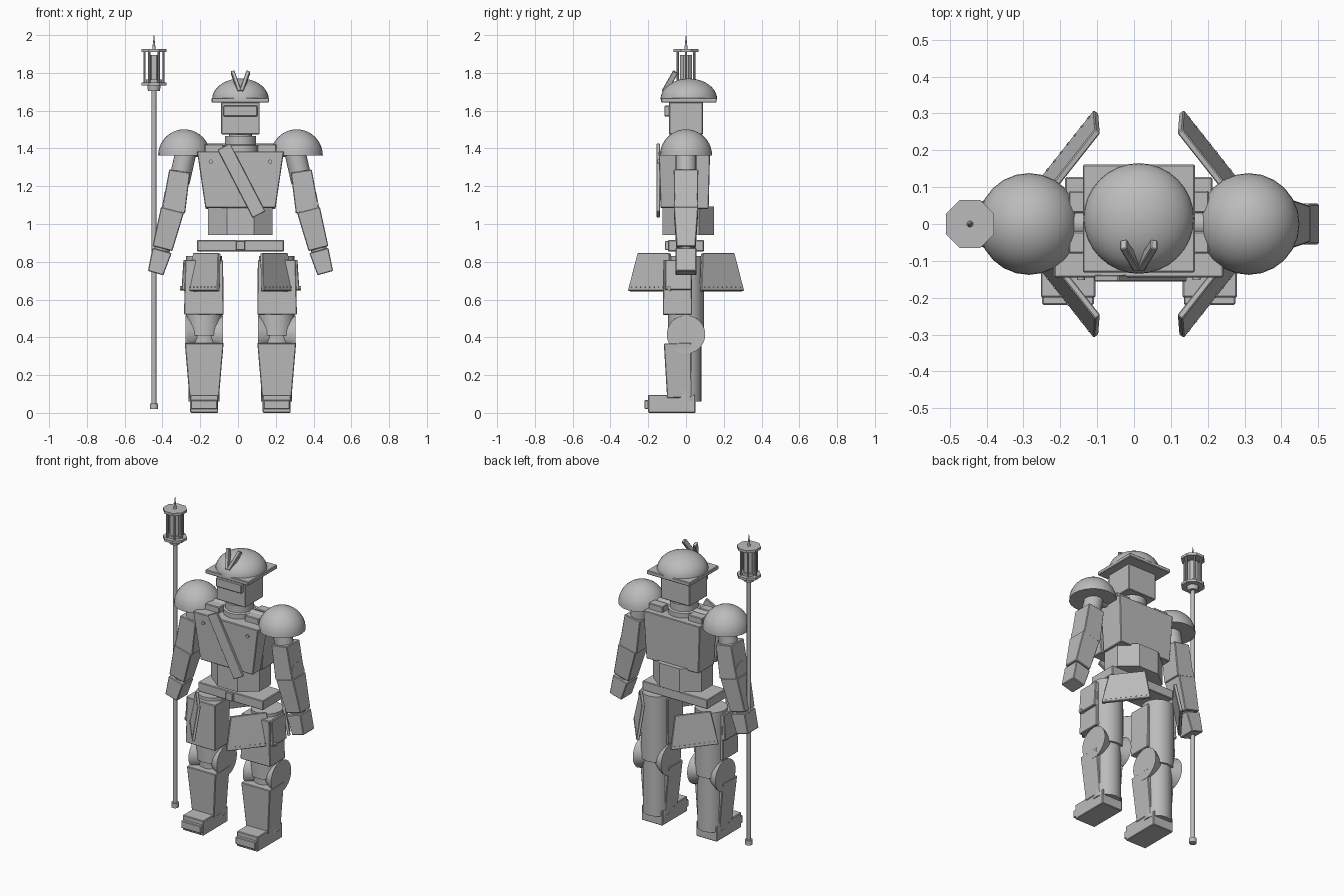
import bpy, bmesh, math
from mathutils import Vector, Matrix

if "Cube" in bpy.data.objects:
    bpy.data.objects.remove(bpy.data.objects["Cube"])

CX = 0.013  # body centre line
grey = bpy.data.materials.new("plain_grey")
grey.diffuse_color = (0.5, 0.5, 0.5, 1)
grey.use_nodes = True
grey.node_tree.nodes["Principled BSDF"].inputs["Base Color"].default_value = grey.diffuse_color


def finish(name, bm, smooth=False, bevel=0.0):
    bmesh.ops.recalc_face_normals(bm, faces=bm.faces[:])
    if bevel:
        bmesh.ops.bevel(bm, geom=bm.edges[:], offset=bevel, segments=1, affect='EDGES')
    if smooth:
        for f in bm.faces:
            f.smooth = True
        for e in bm.edges:
            if len(e.link_faces) == 2 and e.calc_face_angle() > math.radians(40):
                e.smooth = False
    me = bpy.data.meshes.new(name)
    bm.to_mesh(me)
    bm.free()
    me.materials.append(grey)
    ob = bpy.data.objects.new(name, me)
    bpy.context.collection.objects.link(ob)
    return ob


def block(name, a, b, sa, sb=None, u=(1, 0, 0), bevel=0.004):
    """Tapered box from a to b; sa, sb are end sizes along u and across it."""
    a, b, u = Vector(a), Vector(b), Vector(u)
    w = (b - a).normalized()
    v = w.cross(u).normalized()
    u = v.cross(w)
    bm = bmesh.new()
    rings = []
    for p, (su, sv) in ((a, sa), (b, sb or sa)):
        rings.append([bm.verts.new(p + u * su * i / 2 + v * sv * j / 2)
                      for i, j in ((-1, -1), (1, -1), (1, 1), (-1, 1))])
    lo, hi = rings
    bm.faces.new(lo)
    bm.faces.new(hi)
    for i in range(4):
        k = (i + 1) % 4
        bm.faces.new((lo[i], lo[k], hi[k], hi[i]))
    return finish(name, bm, bevel=bevel)


def lathe(name, origin, profile, axis=(0, 0, 1), n=24, scale=(1, 1), smooth=True, turn=0.0):
    """Revolve (radius, height) points round an axis through origin."""
    q = Vector((0, 0, 1)).rotation_difference(Vector(axis)).to_matrix()
    o = Vector(origin)
    bm = bmesh.new()
    rings = []
    for r, h in profile:
        ring = []
        for i in range(n):
            t = 2 * math.pi * i / n + turn
            ring.append(bm.verts.new(o + q @ Vector((r * math.cos(t) * scale[0],
                                                     r * math.sin(t) * scale[1], h))))
        rings.append(ring)
    for lo, hi in zip(rings, rings[1:]):
        for i in range(n):
            k = (i + 1) % n
            bm.faces.new((lo[i], lo[k], hi[k], hi[i]))
    bm.faces.new(rings[0])
    bm.faces.new(rings[-1])
    return finish(name, bm, smooth)


def rod(name, a, b, r0, r1=None, n=16):
    d = Vector(b) - Vector(a)
    return lathe(name, a, [(r0, 0), (r0 if r1 is None else r1, d.length)], d.normalized(), n)


def dome(name, c, r, h, n=24):
    prof = [(r * math.cos(t), h * math.sin(t)) for t in
            [math.pi / 2 * i / 10 * 0.99 for i in range(11)]]
    return lathe(name, c, prof, n=n)


# ---- head and helmet ----
HY = 0.015
dome("helmet_dome", (CX, HY, 1.66), 0.15, 0.11, 32)
block("helmet_brim", (CX, HY, 1.643), (CX, HY, 1.668), (0.304, 0.294))
block("head", (CX, 0, 1.475), (CX, 0, 1.645), (0.204, 0.18))
block("visor", (CX, -0.1, 1.57), (CX, -0.1, 1.627), (0.18, 0.03))
lathe("neck", (CX, 0, 1.37), [(0.095, 0), (0.095, 0.045), (0.083, 0.05),
                              (0.083, 0.095), (0.06, 0.097), (0.06, 0.115)])
for s in (-1, 1):
    block("crest_blade", (CX + s * 0.005, -0.115, 1.7), (CX + s * 0.042, -0.055, 1.805),
          (0.02, 0.03), bevel=0.003)

# ---- torso ----
block("chest_front", (CX, -0.095, 1.085), (CX, -0.095, 1.385), (0.372, 0.08), (0.46, 0.1))
block("chest_back", (CX, 0.04, 1.08), (CX, 0.04, 1.385), (0.37, 0.16), (0.4, 0.175))
block("chest_sash", (CX + 0.098, -0.147, 1.05), (CX - 0.088, -0.147, 1.41), (0.075, 0.018), bevel=0.003)
lathe("waist", (CX, 0.012, 0.942), [(0.148, 0), (0.148, 0.15)], n=8, scale=(1.25, 1),
      smooth=False, turn=math.pi / 8)
block("belt", (CX, 0, 0.855), (CX, 0, 0.915), (0.46, 0.19))
block("belt_buckle", (CX, -0.1, 0.862), (CX, -0.1, 0.91), (0.048, 0.02), bevel=0.002)
rod("shoulder_axle", (CX - 0.29, 0, 1.39), (CX + 0.29, 0, 1.39), 0.036)

for s in (-1, 1):
    def P(x, y, z):
        return (CX + s * x, y, z)

    rod("chest_rivet", P(0.157, -0.13, 1.33), P(0.157, -0.152, 1.33), 0.011, n=10)
    for y in (-0.05, 0.06):
        block("shoulder_strap", P(0.14, y, 1.38), P(0.14, y, 1.422), (0.1, 0.06))

    # ---- arm ----
    dome("shoulder_guard", P(0.298, 0, 1.363), 0.138, 0.138)
    rod("upper_arm", P(0.28, 0, 1.42), P(0.325, 0, 1.22), 0.056)
    block("upper_arm_plate", P(0.322, 0, 1.28), P(0.355, 0, 1.065), (0.112, 0.13), (0.125, 0.125))
    rod("elbow_joint", P(0.305, 0, 1.09), P(0.412, 0, 1.11), 0.063)
    block("forearm", P(0.36, 0, 1.075), P(0.413, 0, 0.87), (0.125, 0.13), (0.108, 0.1))
    rod("wrist", P(0.41, 0, 0.88), P(0.42, 0, 0.85), 0.042)
    block("hand", P(0.415, 0, 0.86), P(0.449, 0, 0.74), (0.105, 0.11), (0.085, 0.11))

    # ---- leg ----
    L = 0.192
    rod("thigh", P(L, 0, 0.41), P(L, 0, 0.83), 0.095)
    block("thigh_plate", P(L + 0.002, -0.045, 0.52), P(L, -0.045, 0.81), (0.21, 0.155), (0.2, 0.15))
    block("thigh_outer_plate", P(L + 0.105, -0.04, 0.65), P(L + 0.095, -0.04, 0.81), (0.03, 0.14))
    rod("thigh_rivet", P(L + 0.1, -0.09, 0.66), P(L + 0.128, -0.09, 0.66), 0.012, n=10)
    lathe("knee_joint", P(L, 0, 0.415), [(0.102, -0.1), (0.098, -0.085), (0.075, -0.045), (0.065, 0),
                                         (0.075, 0.045), (0.098, 0.085), (0.102, 0.1)], (1, 0, 0))
    rod("calf", P(L, 0, 0.06), P(L, 0, 0.41), 0.082)
    block("shin_plate", P(L, -0.035, 0.08), P(L, -0.045, 0.37), (0.156, 0.13), (0.205, 0.145))
    block("foot", P(L, -0.075, 0), P(L, -0.075, 0.095), (0.148, 0.25))
    block("toe_cap", P(L, -0.205, 0.02), P(L, -0.205, 0.068), (0.14, 0.03))

    # ---- flared hip plates with a row of rivets ----
    for t in (-1, 1):
        along = Vector((s * 0.62, -t * 0.785, 0))
        out = Vector((s * 0.785, t * 0.62, 0))
        low = Vector((CX + s * 0.205, t * 0.19, 0.645))
        top = low - out * 0.035 + Vector((0, 0, 0.2))
        block("hip_plate", low, top, (0.29, 0.018), (0.215, 0.018), u=along, bevel=0.003)
        for i in range(9):
            c = low.lerp(top, 0.1) + along * (i - 4) * 0.03
            rod("hip_rivet", c + out * 0.005, c + out * 0.013, 0.004, n=6)

# ---- lantern staff ----
SX, oct_turn = -0.445, math.pi / 8
lathe("staff_pole", (SX, 0, 0.03), [(0.013, 0), (0.013, 1.69)], n=12)
lathe("staff_foot", (SX, 0, 0.02), [(0.022, 0), (0.022, 0.03)], n=12)
lathe("lantern_collar", (SX, 0, 1.705), [(0.032, 0), (0.036, 0.032)], n=12)
for name, z in (("lantern_base", 1.733), ("lantern_roof", 1.91)):
    lathe(name, (SX, 0, z), [(0.071, 0), (0.071, 0.016)], n=8, smooth=False, turn=oct_turn)
lathe("lantern_core", (SX, 0, 1.745), [(0.045, 0), (0.045, 0.02), (0.035, 0.021), (0.035, 0.15)],
      n=8, smooth=False, turn=oct_turn)
for i in range(6):
    a = math.pi / 3 * i
    x, y = SX + 0.05 * math.cos(a), 0.05 * math.sin(a)
    rod("lantern_post", (x, y, 1.745), (x, y, 1.915), 0.006, n=8)
rod("lantern_spike", (SX, 0, 1.925), (SX, 0, 2.0), 0.009, 0.001, n=10)
